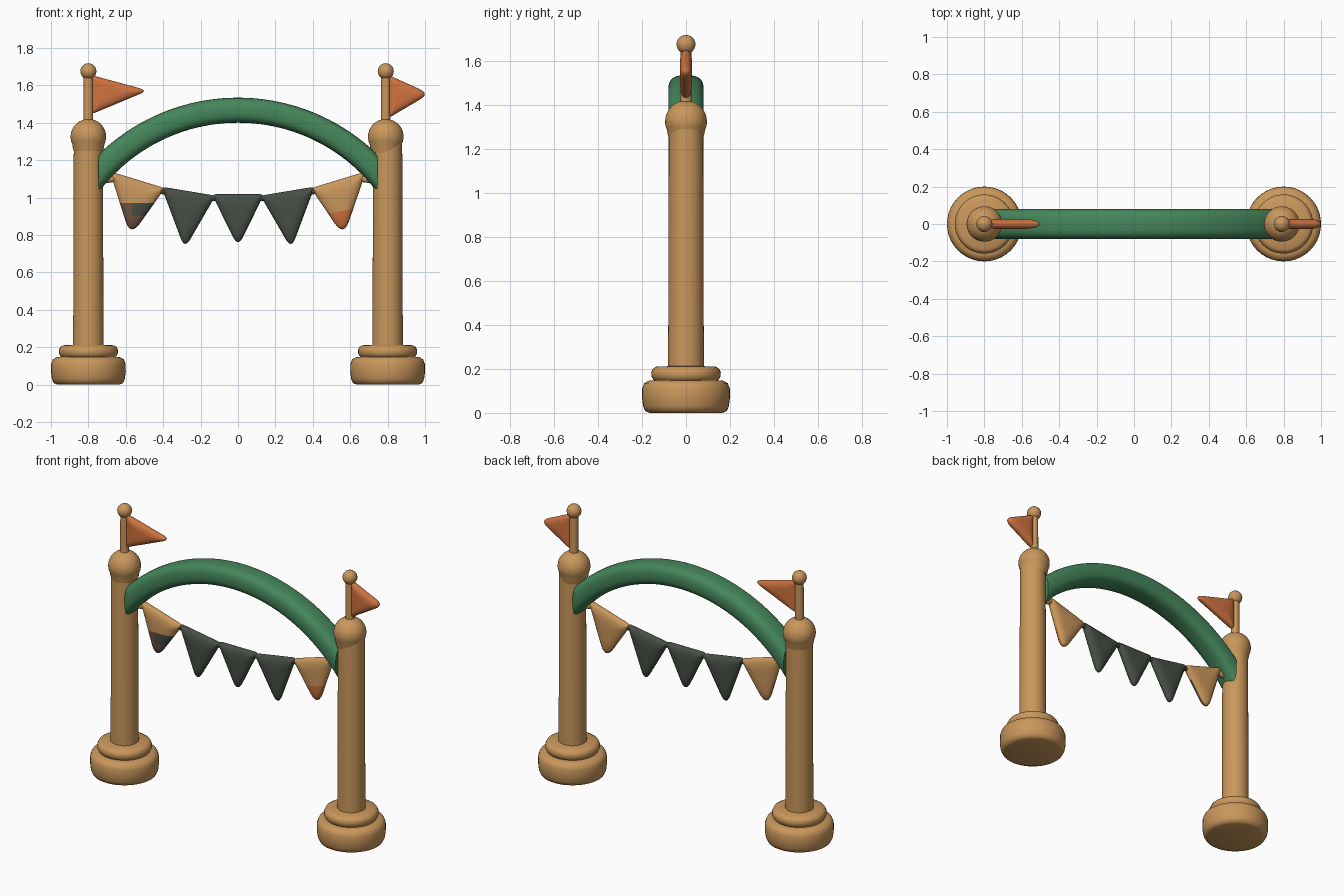
import bpy, bmesh, math
from mathutils import Vector

if "Cube" in bpy.data.objects:
    bpy.data.objects.remove(bpy.data.objects["Cube"])


def material(name, rgb):
    m = bpy.data.materials.new(name)
    m.diffuse_color = (*rgb, 1)
    m.use_nodes = True
    m.node_tree.nodes["Principled BSDF"].inputs["Base Color"].default_value = m.diffuse_color
    return m


TAN = material("tan wood", (0.59, 0.31, 0.105))
GREEN = material("green", (0.06, 0.24, 0.105))
ORANGE = material("orange", (0.62, 0.17, 0.05))
DARK = material("dark grey green", (0.062, 0.078, 0.058))
BROWN = material("brown", (0.17, 0.085, 0.05))


def finish(name, bm, mats, angle=50):
    bmesh.ops.recalc_face_normals(bm, faces=bm.faces)
    me = bpy.data.meshes.new(name)
    bm.to_mesh(me)
    bm.free()
    for m in mats:
        me.materials.append(m)
    ob = bpy.data.objects.new(name, me)
    bpy.context.collection.objects.link(ob)
    bpy.ops.object.select_all(action='DESELECT')
    ob.select_set(True)
    bpy.context.view_layer.objects.active = ob
    bpy.ops.object.shade_smooth_by_angle(angle=math.radians(angle))
    return ob


def loft(bm, rings):
    """Skin closed rings of points and cap both ends."""
    vs = [[bm.verts.new(p) for p in r] for r in rings]
    n = len(vs[0])
    for a, b in zip(vs, vs[1:]):
        for i in range(n):
            j = (i + 1) % n
            bm.faces.new((a[i], a[j], b[j], b[i]))
    bm.faces.new(vs[0])
    bm.faces.new(vs[-1])


def lathe(name, x, profile, mat, n=40):
    bm = bmesh.new()
    loft(bm, [[(x + r * math.cos(2 * math.pi * i / n), r * math.sin(2 * math.pi * i / n), z)
               for i in range(n)] for r, z in profile])
    return finish(name, bm, [mat])


def ball(r, z, start, end, n=12):
    """Arc of a sphere profile, angles measured from the bottom."""
    return [(r * math.sin(math.radians(start + (end - start) * i / n)),
             z - r * math.cos(math.radians(start + (end - start) * i / n))) for i in range(n + 1)]


def rounded(corners, r):
    """Rounded triangle outline in x, z."""
    pts = [Vector(c) for c in corners]
    out = []
    arcs = []
    for i, p in enumerate(pts):
        a = p + (pts[i - 1] - p).normalized() * r[i]
        c = p + (pts[(i + 1) % 3] - p).normalized() * r[i]
        arcs.append([a * (1 - t) ** 2 + p * 2 * t * (1 - t) + c * t * t
                     for t in (k / 6 for k in range(7))])
    for i, arc in enumerate(arcs):
        nxt = arcs[(i + 1) % 3][0]
        out += arc + [arc[-1].lerp(nxt, k / 8) for k in range(1, 8)]
    return out


def cloth(name, corners, radii, half, mats, cuts=(), rule=None):
    """Puffy rounded triangle; cuts are (point, normal), rule picks the colour."""
    outline = rounded(corners, radii)
    c = sum((Vector(p) for p in corners), Vector((0, 0))) / 3
    steps = (0.05, 0.3, 0.55, 0.75, 0.88, 0.95, 0.985)
    levels = [(s, -1) for s in steps] + [(1, 0)] + [(s, 1) for s in reversed(steps)]
    bm = bmesh.new()
    rings = []
    for s, side in levels:
        y = side * half * math.sqrt(1 - s ** 4)
        rings.append([(q.x, y, q.y) for q in (c.lerp(p, s) for p in outline)])
    loft(bm, rings)
    for co, no in cuts:
        bmesh.ops.bisect_plane(bm, geom=bm.verts[:] + bm.edges[:] + bm.faces[:],
                               plane_co=co, plane_no=no)
    if rule:
        for f in bm.faces:
            f.material_index = rule(f.calc_center_median())
    return finish(name, bm, mats, 70)


# Posts with stepped bases, ball tops and flag poles
for side, x in (("left", -0.80), ("right", 0.80)):
    lathe(side + "_base", x, [(0.165, 0), (0.185, 0.008), (0.195, 0.03), (0.2, 0.07), (0.199, 0.11),
                              (0.19, 0.135), (0.17, 0.146), (0.145, 0.148)], TAN)
    lathe(side + "_base_ring", x, [(0.13, 0.14), (0.148, 0.15), (0.157, 0.165), (0.158, 0.185),
                                   (0.15, 0.202), (0.135, 0.21), (0.06, 0.213)], TAN)
    lathe(side + "_post", x, [(0.082, 0.19), (0.08, 0.5), (0.078, 1.3)], TAN)
    px = x if x < 0 else 0.79
    lathe(side + "_ball_top", px, [(0.076, 1.24), (0.083, 1.265)] + ball(0.095, 1.325, 65, 178), TAN)
    lathe(side + "_flag_pole", px, [(0.026, 1.38), (0.025, 1.66)], TAN, 20)
    lathe(side + "_pole_knob", px, ball(0.043, 1.675, 2, 178), TAN, 24)

# Flags
cloth("left_flag", [(-0.785, 1.655), (-0.785, 1.445), (-0.48, 1.572)], (0.02, 0.02, 0.05), 0.028, [ORANGE])
cloth("right_flag", [(0.805, 1.655), (0.805, 1.425), (1.025, 1.555)], (0.02, 0.02, 0.06), 0.028, [ORANGE])

# Arch: rounded box section swept along a circle, ends cut upright at the posts
bm = bmesh.new()
rings = []
for k in range(49):
    a = -0.95 + 1.9 * k / 48
    ring = []
    for i in range(32):
        t = 2 * math.pi * i / 32
        ct, st = math.cos(t), math.sin(t)
        y = 0.08 * math.copysign(abs(ct) ** 0.65, ct)
        r = 1.0 + 0.067 * math.copysign(abs(st) ** 0.75, st)
        ring.append((r * math.sin(a), y, 0.467 + r * math.cos(a)))
    rings.append(ring)
loft(bm, rings)
for s in (-1, 1):
    cut = bmesh.ops.bisect_plane(bm, geom=bm.verts[:] + bm.edges[:] + bm.faces[:],
                                 plane_co=(0.745 * s, 0, 0), plane_no=(s, 0, 0), clear_outer=True)
    bmesh.ops.holes_fill(bm, edges=[e for e in cut["geom_cut"] if isinstance(e, bmesh.types.BMEdge)])
finish("arch", bm, [GREEN])

# Bunting: five pennants, the end ones tan with painted tips on the front
R = (0.025, 0.025, 0.06)
cloth("pennant_left_end", [(-0.685, 1.14), (-0.39, 1.05), (-0.575, 0.79)], (0.025, 0.025, 0.09), 0.03,
      [TAN, BROWN, DARK],
      [((0, 0, 0.97), (0, 0, 1)), ((0, 0, 0.9), (0, 0, 1)), ((-0.57, 0, 0), (1, 0, 0))],
      lambda c: 0 if c.y > 0.005 or c.z > 0.97 else 2 if c.z > 0.9 and c.x > -0.57 else 1)
cloth("pennant_right_end", [(0.685, 1.14), (0.39, 1.05), (0.565, 0.79)], (0.025, 0.025, 0.09), 0.03,
      [TAN, ORANGE], [((0.56, 0, 0.93), (-0.2, 0, 1))],
      lambda c: 1 if c.y < 0.005 and c.z - 0.93 < 0.2 * (c.x - 0.56) else 0)
for side, s in (("left", -1), ("right", 1)):
    cloth("pennant_" + side, [(0.41 * s, 1.058), (0.12 * s, 1.01), (0.285 * s, 0.725)], R, 0.03, [DARK])
cloth("pennant_middle", [(-0.14, 1.018), (0.14, 1.018), (0, 0.735)], R, 0.03, [DARK])


# Cord ties between pennants and to the posts
def tie(name, a, b, r, mat):
    a, b = Vector(a), Vector(b)
    d = (b - a).normalized()
    u, v = Vector((0, 1, 0)), d.cross(Vector((0, 1, 0)))
    bm = bmesh.new()
    loft(bm, [[p + (u * math.cos(t) + v * math.sin(t)) * r * k
               for t in (2 * math.pi * i / 12 for i in range(12))]
              for p, k in ((a, 0.5), (a + d * r * 0.6, 1), (b - d * r * 0.6, 1), (b, 0.5))])
    finish(name, bm, [mat])


for side, s in (("left", -1), ("right", 1)):
    tie(side + "_end_tie", (0.735 * s, 0, 1.09), (0.64 * s, 0, 1.105), 0.018, TAN)
    tie(side + "_outer_tie", (0.425 * s, 0, 1.035), (0.38 * s, 0, 1.03), 0.015, DARK)
    tie(side + "_inner_tie", (0.16 * s, 0, 0.998), (0.11 * s, 0, 0.995), 0.015, DARK)
